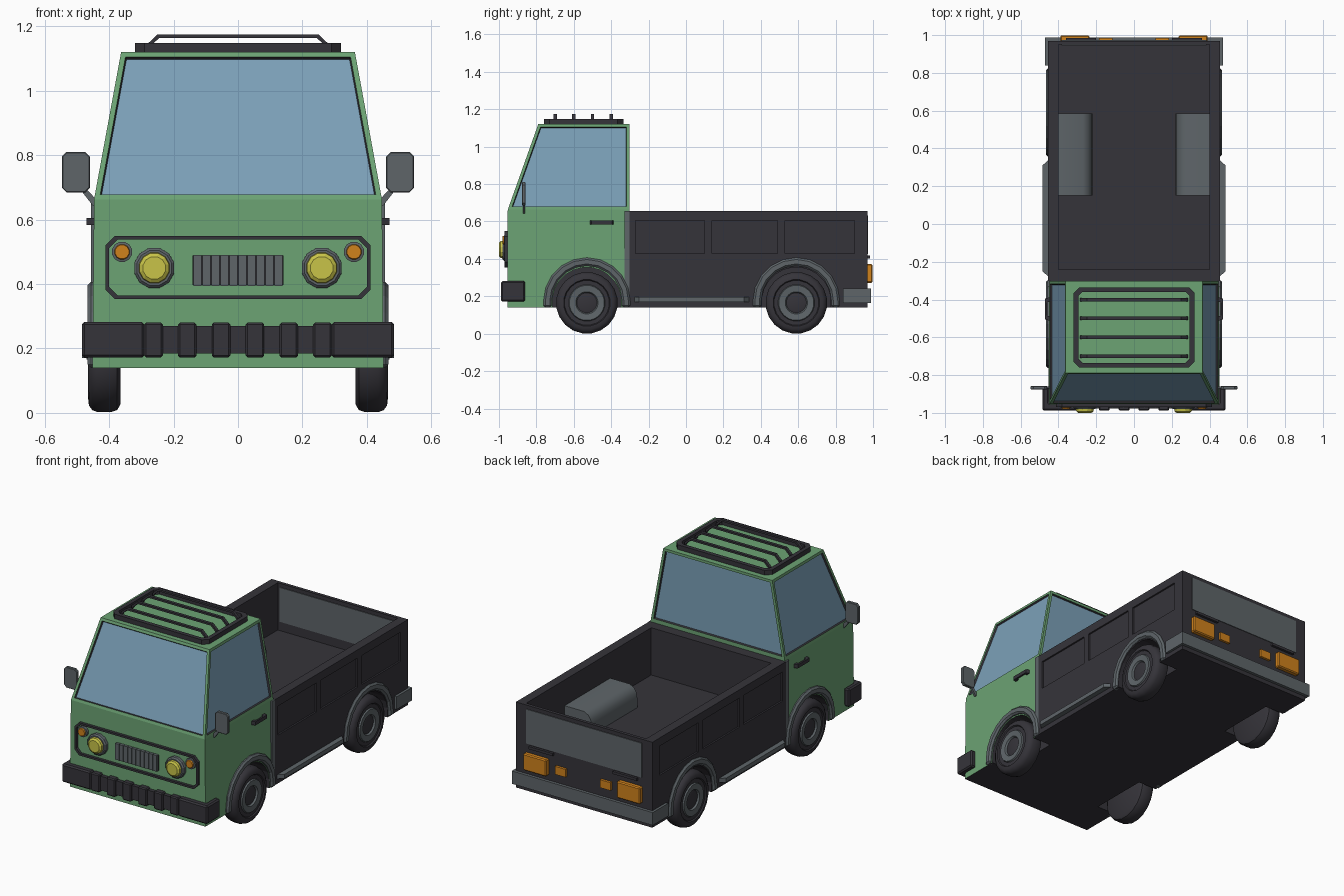
import bpy, bmesh, math

if "Cube" in bpy.data.objects:
    bpy.data.objects.remove(bpy.data.objects["Cube"])


def material(name, rgb):
    m = bpy.data.materials.new(name)
    m.use_nodes = True
    m.diffuse_color = (*rgb, 1)
    m.node_tree.nodes["Principled BSDF"].inputs["Base Color"].default_value = (*rgb, 1)
    return m


GREEN = material("green paint", (0.15, 0.366, 0.174))
GLASS = material("blue glass", (0.198, 0.352, 0.479))
BLACK = material("black", (0.036, 0.034, 0.042))
GRAY = material("gray", (0.112, 0.13, 0.141))
YELLOW = material("yellow lamp", (0.578, 0.552, 0.065))
ORANGE = material("orange lamp", (0.63, 0.223, 0.012))


def finish(name, bm, mats, mirror=False, bevel=0, smooth=False):
    """Turn a bmesh into an object, optionally mirrored across x and bevelled."""
    bmesh.ops.remove_doubles(bm, verts=bm.verts, dist=1e-5)
    bmesh.ops.recalc_face_normals(bm, faces=bm.faces)
    me = bpy.data.meshes.new(name)
    bm.to_mesh(me)
    bm.free()
    for m in mats:
        me.materials.append(m)
    ob = bpy.data.objects.new(name, me)
    bpy.context.scene.collection.objects.link(ob)
    if bevel:
        mod = ob.modifiers.new("bevel", 'BEVEL')
        mod.width, mod.segments = bevel, 1
        mod.limit_method, mod.angle_limit = 'ANGLE', math.radians(50)
    if mirror:
        ob.modifiers.new("mirror", 'MIRROR')
    if smooth:
        activate(ob)
        bpy.ops.object.shade_smooth_by_angle(angle=math.radians(35))
    return ob


def activate(ob):
    bpy.ops.object.select_all(action='DESELECT')
    ob.select_set(True)
    bpy.context.view_layer.objects.active = ob


def place(axis, d, u, v):
    return {'x': (d, u, v), 'y': (u, d, v), 'z': (u, v, d)}[axis]


def prism(name, axis, pts, d0, d1, mat, hole=None, **kw):
    """Extrude a 2D outline along an axis; hole is an inner outline of equal count."""
    bm = bmesh.new()
    n = len(pts)
    rings = [[bm.verts.new(place(axis, d, *p)) for p in loop]
             for loop in ([pts, hole] if hole else [pts]) for d in (d0, d1)]
    pairs = [(0, 1), (2, 3), (0, 2), (1, 3)] if hole else [(0, 1)]
    for a, b in pairs:
        for i in range(n):
            j = (i + 1) % n
            bm.faces.new((rings[a][i], rings[a][j], rings[b][j], rings[b][i]))
    if not hole:
        bm.faces.new(rings[0])
        bm.faces.new(rings[1])
    return finish(name, bm, [mat], **kw)


def rect(u0, u1, v0, v1, c=0):
    if not c:
        return [(u0, v0), (u1, v0), (u1, v1), (u0, v1)]
    return [(u0 + c, v0), (u1 - c, v0), (u1, v0 + c), (u1, v1 - c),
            (u1 - c, v1), (u0 + c, v1), (u0, v1 - c), (u0, v0 + c)]


def box(name, x, y, z, mat, **kw):
    return prism(name, 'z', rect(*x, *y), *z, mat, **kw)


def lathe(name, axis, centre, profile, mats, slots, n, **kw):
    """Revolve (radius, depth) points; slots gives the material of each segment."""
    bm = bmesh.new()
    rings = []
    for r, d in profile:
        ring = []
        for i in range(n):
            a = math.tau * (i + 0.5) / n
            ring.append(bm.verts.new(place(axis, d, centre[0] + r * math.cos(a),
                                           centre[1] + r * math.sin(a))))
        rings.append(ring)
    for a, b, s in zip(rings, rings[1:], slots):
        for i in range(n):
            j = (i + 1) % n
            bm.faces.new((a[i], a[j], b[j], b[i])).material_index = s
    bmesh.ops.dissolve_degenerate(bm, dist=1e-5, edges=bm.edges)
    return finish(name, bm, mats, **kw)


def cut(target, cutter):
    cutter.hide_render = True
    mod = target.modifiers.new("cut", 'BOOLEAN')
    mod.operation, mod.solver, mod.object = 'DIFFERENCE', 'EXACT', cutter
    mod.material_mode = 'TRANSFER'
    activate(target)
    bpy.ops.object.modifier_apply(modifier=mod.name)
    bpy.data.objects.remove(cutter)


WHEELS = {"front": -0.53, "rear": 0.59}
FLOOR = 0.37

# Cab: three stacked sections, upper faces inset into sealed windows
bm = bmesh.new()
sections = [(0.14, 0.452, -0.955), (0.663, 0.447, -0.953), (1.12, 0.363, -0.79)]
rings = [[bm.verts.new((x, y, z)) for x, y in rect(-w, w, front, -0.302)]
         for z, w, front in sections]
bm.faces.new(rings[0]).material_index = 1
bm.faces.new(rings[2])
windows = []
for k in (0, 1):
    for i in range(4):
        j = (i + 1) % 4
        f = bm.faces.new((rings[k][i], rings[k][j], rings[k + 1][j], rings[k + 1][i]))
        if k:
            windows.append(f)
bmesh.ops.recalc_face_normals(bm, faces=bm.faces)
bmesh.ops.inset_individual(bm, faces=windows, thickness=0.016, use_even_offset=True)
seal = bmesh.ops.inset_individual(bm, faces=windows, thickness=0.004, depth=-0.01,
                                  use_even_offset=True)
for f in seal["faces"]:
    f.material_index = 1
for f in windows:
    f.material_index = 2
cab = finish("cab", bm, [GREEN, BLACK, GLASS])

# Cargo bed: block with a cavity and three shallow panels per side
bed = box("cargo_bed", (-0.455, 0.455), (-0.302, 0.97), (0.14, 0.655), BLACK)
cut(bed, box("cavity", (-0.4, 0.4), (-0.24, 0.95), (FLOOR, 0.8), BLACK))
for y in ((-0.27, 0.1), (0.14, 0.49), (0.53, 0.9)):
    for s in (-1, 1):
        cut(bed, box("panel", sorted((s * 0.445, s * 0.6)), y, (0.43, 0.605), BLACK))

# Wheel wells, flares and wheels
tyre = [(0, 0.365), (0.14, 0.365), (0.158, 0.375), (0.165, 0.395), (0.165, 0.435),
        (0.158, 0.453), (0.143, 0.463), (0.125, 0.465), (0.12, 0.458), (0.098, 0.458),
        (0.094, 0.466), (0.06, 0.462), (0.054, 0.452), (0.04, 0.456), (0, 0.456)]
for end, y in WHEELS.items():
    for s in (-1, 1):
        well = [(0, s * 0.33), (0.185, s * 0.33), (0.185, s * 0.6), (0, s * 0.6)]
        cut(cab if end == "front" else bed,
            lathe("well", 'x', (y, 0.17), well, [BLACK], [0] * 3, 24))

    def arc(r):
        bend = [(y + r * math.cos(math.pi * i / 10), 0.175 + r * math.sin(math.pi * i / 10))
                for i in range(11)]
        return [(y + r, 0.14)] + bend + [(y - r, 0.14)]
    prism(end + "_flares", 'x', arc(0.232) + arc(0.188)[::-1], 0.43, 0.467, GRAY,
          mirror=True, bevel=0.01)
    lathe(end + "_wheels", 'x', (y, 0.165), tyre, [BLACK, GRAY],
          [0] * 9 + [1] * 3 + [0] * 2, 20, mirror=True, smooth=True)

# Pillar trim, side steps and wheel humps in the bed
box("pillar_trim", (0.43, 0.457), (-0.33, -0.301), (0.14, 0.655), GRAY, mirror=True)
prism("side_steps", 'z', [(0.44, -0.29), (0.485, -0.25), (0.485, 0.31), (0.44, 0.35)],
      0.17, 0.195, GRAY, mirror=True)
prism("bed_humps", 'y', [(0.4, FLOOR), (0.22, FLOOR), (0.22, 0.43), (0.226, 0.46),
                         (0.242, 0.485), (0.27, 0.5), (0.4, 0.5)],
      0.15, 0.585, GRAY, mirror=True, smooth=True)

# Front bumper with ribs
box("bumper_core", (-0.3, 0.3), (-0.977, -0.94), (0.185, 0.27), BLACK)
prism("bumper_ends", 'z', [(0.29, -0.988), (0.485, -0.988), (0.485, -0.86), (0.45, -0.86),
                           (0.45, -0.945), (0.29, -0.945)],
      0.172, 0.282, BLACK, mirror=True, bevel=0.008)
for i in range(3):
    x = 0.0525 + 0.105 * i
    box("bumper_rib", (x - 0.029, x + 0.029), (-0.988, -0.94), (0.172, 0.28), BLACK,
        mirror=True, bevel=0.006)

# Front panel: trim frame, grille, lamps
prism("front_trim", 'y', rect(-0.412, 0.412, 0.353, 0.55, 0.03), -0.97, -0.95, BLACK,
      hole=rect(-0.4, 0.4, 0.365, 0.538, 0.026))
box("grille_back", (-0.142, 0.142), (-0.962, -0.95), (0.397, 0.488), BLACK)
for i in range(10):
    x = -0.126 + 0.028 * i
    box("grille_slat", (x - 0.0125, x + 0.0125), (-0.972, -0.955), (0.394, 0.491), GRAY)
lathe("headlights", 'y', (0.26, 0.45),
      [(0, -0.95), (0.064, -0.95), (0.064, -0.972), (0.056, -0.98), (0.049, -0.98),
       (0.047, -0.992), (0.036, -1.0), (0, -1.0)],
      [GRAY, YELLOW], [0] * 4 + [1] * 3, 12, mirror=True)
lathe("front_signals", 'y', (0.36, 0.5),
      [(0, -0.95), (0.032, -0.95), (0.032, -0.97), (0.024, -0.972), (0.022, -0.98), (0, -0.98)],
      [GRAY, ORANGE], [0] * 3 + [1] * 2, 12, mirror=True)

# Mirrors and door handles
prism("side_mirrors", 'y', rect(0.46, 0.547, 0.685, 0.81, 0.014), -0.877, -0.857, GRAY,
      mirror=True, bevel=0.003)
prism("mirror_arms", 'y', [(0.44, 0.64), (0.452, 0.645), (0.487, 0.69), (0.47, 0.695),
                           (0.44, 0.662)], -0.872, -0.86, GRAY, mirror=True)
prism("door_handles", 'z', [(0.44, -0.515), (0.47, -0.505), (0.47, -0.395), (0.44, -0.385),
                            (0.44, -0.41), (0.46, -0.415), (0.46, -0.485), (0.44, -0.49)],
      0.583, 0.605, BLACK, mirror=True)

# Roof rack: frame and four arched bars
prism("rack_frame", 'z', rect(-0.32, 0.32, -0.76, -0.335, 0.03), 1.118, 1.148, BLACK,
      hole=rect(-0.295, 0.295, -0.735, -0.36, 0.022))
for i in range(4):
    y = -0.7 + 0.1 * i
    prism("rack_bar", 'y', [(-0.285, 1.12), (-0.285, 1.142), (-0.25, 1.175), (0.25, 1.175),
                            (0.285, 1.142), (0.285, 1.12), (0.272, 1.138), (0.245, 1.164),
                            (-0.245, 1.164), (-0.272, 1.138)], y - 0.009, y + 0.009, BLACK)

# Tail: gate panel on both faces, hinges, lamps, bumper
for side, y in {"outer": (0.968, 0.974), "inner": (0.946, 0.952)}.items():
    box(side + "_gate_panel", (-0.385, 0.385), y, (0.425, 0.632), GRAY)
box("gate_hinges", (0.2, 0.36), (0.965, 0.985), (0.402, 0.418), BLACK, mirror=True)
box("tail_lamps", (0.235, 0.39), (0.965, 0.998), (0.272, 0.372), ORANGE, mirror=True, bevel=0.006)
box("reverse_lamps", (0.115, 0.185), (0.965, 0.985), (0.297, 0.345), ORANGE, mirror=True)
prism("rear_bumper", 'z', [(-0.47, 0.84), (-0.445, 0.84), (-0.445, 0.96), (0.445, 0.96),
                           (0.445, 0.84), (0.47, 0.84), (0.47, 0.988), (-0.47, 0.988)],
      0.165, 0.242, GRAY)
